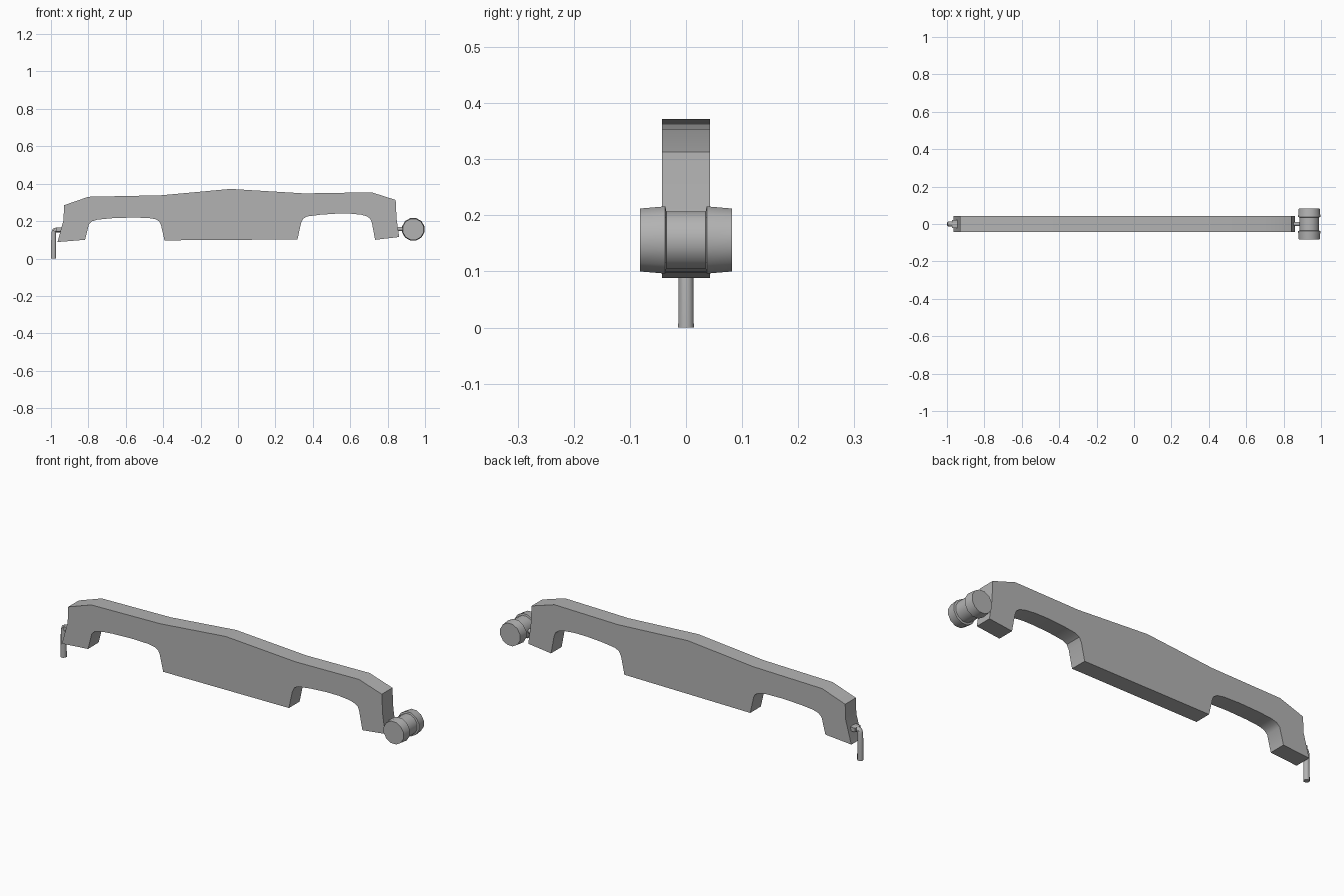
import bpy, bmesh, math
from mathutils import Vector

cube = bpy.data.objects.get("Cube")
if cube:
    bpy.data.objects.remove(cube)

grey = bpy.data.materials.new("plain grey")
grey.use_nodes = True
grey.diffuse_color = (0.45, 0.45, 0.45, 1)
grey.node_tree.nodes["Principled BSDF"].inputs["Base Color"].default_value = (0.45, 0.45, 0.45, 1)


def finish(name, bm, angle=35):
    bmesh.ops.recalc_face_normals(bm, faces=bm.faces)
    mesh = bpy.data.meshes.new(name)
    bm.to_mesh(mesh)
    bm.free()
    mesh.materials.append(grey)
    obj = bpy.data.objects.new(name, mesh)
    bpy.context.collection.objects.link(obj)
    bpy.ops.object.select_all(action='DESELECT')
    obj.select_set(True)
    bpy.context.view_layer.objects.active = obj
    bpy.ops.object.shade_smooth_by_angle(angle=math.radians(angle))
    return obj


def slab(name, points, half):
    """Closed x-z outline extruded along y."""
    bm = bmesh.new()
    face = bm.faces.new([bm.verts.new((x, -half, z)) for x, z in points])
    grown = bmesh.ops.extrude_face_region(bm, geom=[face])["geom"]
    verts = [g for g in grown if isinstance(g, bmesh.types.BMVert)]
    bmesh.ops.translate(bm, verts=verts, vec=(0, 2 * half, 0))
    return finish(name, bm)


def sweep(name, rings, sides):
    """Capped tube through rings of (centre, radius, side axis, up axis)."""
    bm = bmesh.new()
    loops = []
    for centre, r, u, v in rings:
        angles = [2 * math.pi * (i + 0.5) / sides for i in range(sides)]
        loops.append([bm.verts.new(Vector(centre) + r * (Vector(u) * math.cos(a) + Vector(v) * math.sin(a)))
                      for a in angles])
    for a, b in zip(loops, loops[1:]):
        for i in range(sides):
            j = (i + 1) % sides
            bm.faces.new((a[i], a[j], b[j], b[i]))
    bm.faces.new(loops[0])
    bm.faces.new(loops[-1])
    return finish(name, bm, 46)


X, Y, Z = (1, 0, 0), (0, 1, 0), (0, 0, 1)

# Beam: top edge, then the underside with two rounded arches
top = [(-0.965, 0.088), (-0.933, 0.205), (-0.93, 0.285), (-0.80, 0.33), (-0.41, 0.338),
       (-0.04, 0.372), (0.355, 0.348), (0.714, 0.354), (0.843, 0.313), (0.848, 0.21), (0.862, 0.115)]
right_arch = [(0.733, 0.10), (0.716, 0.19), (0.708, 0.212), (0.69, 0.225), (0.66, 0.234),
              (0.60, 0.24), (0.53, 0.24), (0.44, 0.234), (0.37, 0.225), (0.348, 0.213),
              (0.337, 0.19), (0.318, 0.102)]
left_arch = [(-0.393, 0.097), (-0.412, 0.18), (-0.42, 0.197), (-0.44, 0.21), (-0.48, 0.217),
             (-0.57, 0.219), (-0.68, 0.215), (-0.75, 0.208), (-0.78, 0.199), (-0.797, 0.182),
             (-0.818, 0.10)]
slab("beam", top + right_arch + left_arch, 0.043)

# Roller: narrow waist between two slightly tapered drums
profile = [(-0.082, 0.058), (-0.037, 0.062), (-0.035, 0.053)]
profile += [(-y, r) for y, r in reversed(profile)]
sweep("roller", [((0.937, y, 0.156), r, X, Z) for y, r in profile], 12)

# Axle pin joining the roller to the beam
sweep("roller_pin", [((x, 0, 0.158), 0.012, Y, Z) for x in (0.84, 0.90)], 8)

# Hook: rod leaving the beam and bending down
d = math.sqrt(0.5)
sweep("hook", [((-0.93, 0, 0.153), 0.014, Y, Z),
               ((-0.973, 0, 0.153), 0.014, Y, Z),
               ((-0.982, 0, 0.149), 0.014, Y, (-d, 0, d)),
               ((-0.985, 0, 0.138), 0.014, Y, (-1, 0, 0)),
               ((-0.986, 0, 0.0), 0.015, Y, (-1, 0, 0))], 8)

# Small cross plate that seats the hook
slab("hook_plate", [(-0.972, 0.145), (-0.972, 0.165), (-0.935, 0.165), (-0.935, 0.145)], 0.022)
